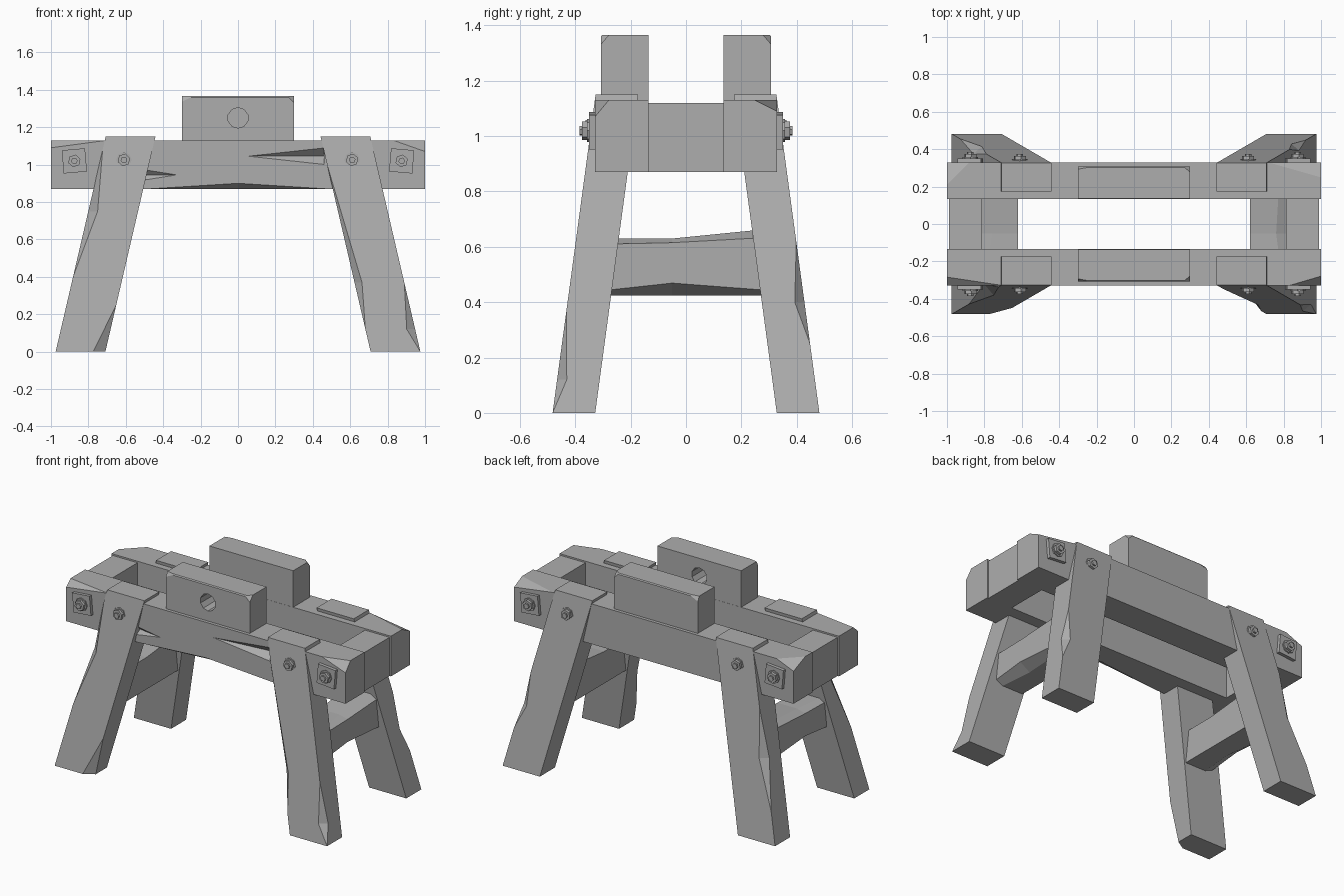
import bpy, bmesh
from math import pi, radians
from mathutils import Matrix, Vector

cube = bpy.data.objects.get("Cube")
if cube:
    bpy.data.objects.remove(cube)

grey = bpy.data.materials.new("weathered_grey")
grey.use_nodes = True
grey.diffuse_color = (0.42, 0.42, 0.42, 1)
grey.node_tree.nodes["Principled BSDF"].inputs["Base Color"].default_value = grey.diffuse_color


def finish(name, bm):
    bmesh.ops.remove_doubles(bm, verts=bm.verts, dist=0.0005)
    bmesh.ops.recalc_face_normals(bm, faces=bm.faces)
    mesh = bpy.data.meshes.new(name)
    bm.to_mesh(mesh)
    bm.free()
    mesh.materials.append(grey)
    ob = bpy.data.objects.new(name, mesh)
    bpy.context.collection.objects.link(ob)
    return ob


def timber(name, hu, hv, rings, place):
    """Loft a rectangular bar; each ring is (t, {corner: (cut_u, cut_v)})."""
    bm = bmesh.new()
    loops = []
    for t, cuts in rings:
        loop = []
        for su, sv in ((1, 1), (-1, 1), (-1, -1), (1, -1)):
            a, b = cuts.get((su, sv), (0, 0))
            pair = [(su * hu, sv * (hv - b)), (su * (hu - a), sv * hv)]
            if su * sv < 0:
                pair.reverse()
            loop += [bm.verts.new(place(t, u, v)) for u, v in pair]
        loops.append(loop)
    for p, q in zip(loops, loops[1:]):
        for i in range(8):
            j = (i + 1) % 8
            bm.faces.new((p[i], p[j], q[j], q[i]))
    bm.faces.new(loops[0])
    bm.faces.new(loops[-1])
    return finish(name, bm)


def cone(name, sides, r1, r2, depth, matrix):
    bm = bmesh.new()
    bmesh.ops.create_cone(bm, cap_ends=True, segments=sides, radius1=r1,
                          radius2=r2, depth=depth, matrix=matrix)
    return finish(name, bm)


def cut(ob, cutter):
    cutter.hide_render = True
    cutter.hide_viewport = True
    cutter.display_type = 'WIRE'
    mod = ob.modifiers.new("cut", 'BOOLEAN')
    mod.operation = 'DIFFERENCE'
    mod.solver = 'EXACT'
    mod.object = cutter


# Corner names: first sign is outward along u, second along v
OUT, INNER, LOW, BACK = (1, 1), (-1, 1), (1, -1), (-1, -1)
SIDES = {-1: "front", 1: "back"}
ENDS = {-1: "right", 1: "left"}

# Splayed legs with chipped edges
leg_chips = {
    (-1, -1): [(0, {INNER: (.065, .04)}), (.25, {}), (.4, {}),
               (.75, {OUT: (.05, .06)}), (1.08, {}), (1.15, {})],
    (1, -1): [(0, {}), (.12, {OUT: (.045, .035)}), (.37, {INNER: (.04, .04)}),
              (1, {}), (1.15, {})],
    (1, 1): [(0, {}), (.25, {}), (.4, {OUT: (.04, .035)}), (.62, {}), (1.15, {})],
    (-1, 1): [(0, {}), (.2, {}), (.5, {OUT: (.045, .04)}), (.8, {}), (1.15, {})],
}
for (sx, sy), rings in leg_chips.items():
    timber(f"{SIDES[sy]}_{ENDS[sx]}_leg", .133, .077, rings,
           lambda z, u, v: (sx * (.842 - .2326 * z + u), sy * (.405 - .135 * z + v), z))

# Long side beams, worn at the ends and along the lower edge
beam_chips = {
    -1: [(-1, {OUT: (.045, .04)}), (-.7, {}), (-.48, {}), (0, {LOW: (.05, .03)}),
         (.48, {}), (.83, {}), (1, {OUT: (.05, .06)})],
    1: [(-1, {OUT: (.12, .05)}), (-.88, {}), (.72, {}), (1, {OUT: (.08, .04)})],
}
for sy, rings in beam_chips.items():
    beam = timber(f"{SIDES[sy]}_beam", .097, .13, rings,
                  lambda x, u, v: (x, sy * (.232 + u), 1 + v))
    if sy < 0:
        # Long split gouges in the front face
        for x, z, depth, r, turn in ((.23, 1.045, .46, .05, 1), (-.4, .945, .22, .035, -1)):
            cut(beam, cone("split_cutter", 4, r, 0, depth,
                           Matrix.Translation((x, -.335, z)) @
                           Matrix.Rotation(-turn * pi / 2, 4, 'Y')))

# Cross blocks and leg stretchers at each end
for sx, end in ENDS.items():
    timber(f"{end}_cross_block", .088, .125, [(-.14, {}), (.14, {})],
           lambda y, u, v: (sx * (.902 + u), y, .995 + v))
    timber(f"{end}_stretcher", .1, .108,
           [(-.28, {LOW: (.05, .02), OUT: (.03, .02)}),
            (-.05, {LOW: (.07, .045), OUT: (.06, .015)}),
            (.28, {LOW: (.05, .02), OUT: (.04, .03)})],
           lambda y, u, v: (sx * (.72 + u), y,
                            .532 + v + (max(0, y + .05) * .1 - .01 if v > 0 else 0)))

# Upright bearing blocks on the beams
for sy, side in SIDES.items():
    block = timber(f"{side}_bearing_block", .086, .118,
                   [(-.3, {OUT: (.015, .03)}), (-.25, {OUT: (.006, .006)}),
                    (.27, {OUT: (.006, .006)}), (.3, {OUT: (.03, .035)})],
                   lambda x, u, v: (x, sy * (.222 + u), 1.248 + v))
    if sy < 0:
        cut(block, cone("shaft_hole_cutter", 10, .055, .055, .4,
                        Matrix.Translation((0, -.22, 1.25)) @ Matrix.Rotation(pi / 2, 4, 'X')))

# Bolts through legs and beam ends, the latter with square plates
for sy, side in SIDES.items():
    for sx, end in ENDS.items():
        for x, z, base, place in ((.61, 1.025, .338, "leg"), (.875, 1.02, .35, "beam")):
            def stack(part, sides, r, y0, y1, spin=0):
                mid = Vector((sx * x, sy * (y0 + y1) / 2, z))
                cone(f"{side}_{end}_{place}_{part}", sides, r, r, y1 - y0,
                     Matrix.Translation(mid) @ Matrix.Rotation(radians(spin), 4, 'Y') @
                     Matrix.Rotation(pi / 2, 4, 'X'))
            if place == "beam":
                stack("plate", 4, .088, .32, .35, 45 + 5 * sx)
            stack("washer", 8, .042, base - .02, base + .008)
            stack("nut", 6, .034, base, base + .025, 12)
            stack("bolt_tip", 6, .018, base, base + .035, 20)
